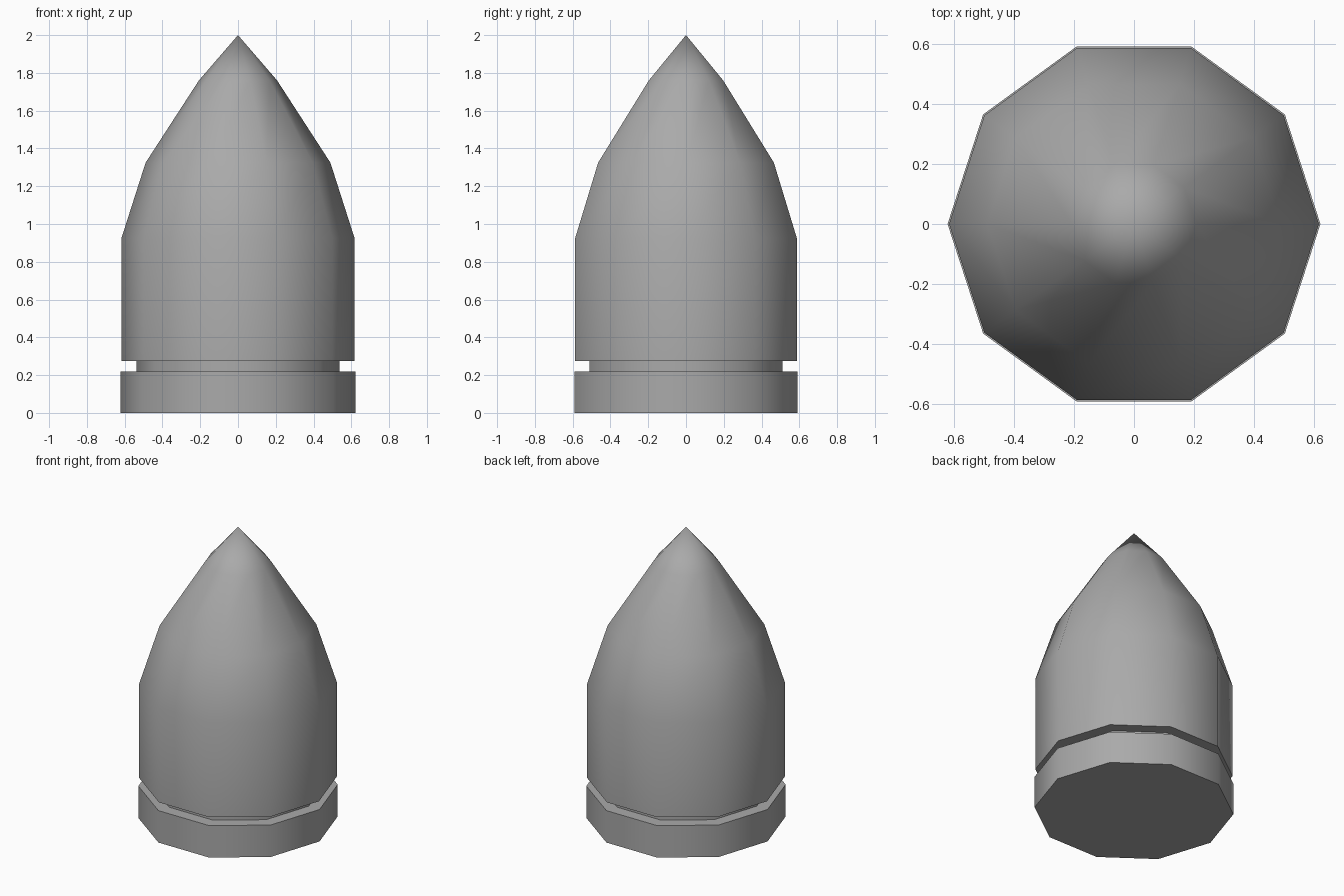
import bpy
import bmesh
import math

SIDES = 10

cube = bpy.data.objects.get("Cube")
if cube:
    bpy.data.objects.remove(cube, do_unlink=True)

# Single grey metal
grey = bpy.data.materials.new("grey metal")
grey.use_nodes = True
colour = (0.4, 0.4, 0.4, 1)
grey.diffuse_color = colour
grey.node_tree.nodes["Principled BSDF"].inputs["Base Color"].default_value = colour


def lathe(name, profile):
    """Turn (radius, height) points into a closed ten-sided solid."""
    bm = bmesh.new()
    rings = []
    for radius, z in profile:
        if radius == 0:
            rings.append([bm.verts.new((0, 0, z))] * SIDES)
        else:
            angles = [math.tau * i / SIDES for i in range(SIDES)]
            rings.append([bm.verts.new((radius * math.cos(a), radius * math.sin(a), z))
                          for a in angles])
    for low, high in zip(rings, rings[1:]):
        for i in range(SIDES):
            j = (i + 1) % SIDES
            corners = [low[i], low[j], high[j], high[i]]
            bm.faces.new(list(dict.fromkeys(corners)))
    bm.faces.new(rings[0][::-1])
    bmesh.ops.recalc_face_normals(bm, faces=bm.faces)
    mesh = bpy.data.meshes.new(name)
    bm.to_mesh(mesh)
    bm.free()
    mesh.materials.append(grey)
    obj = bpy.data.objects.new(name, mesh)
    bpy.context.collection.objects.link(obj)
    # Smooth around the sides, sharp at the rims
    bpy.ops.object.select_all(action='DESELECT')
    obj.select_set(True)
    bpy.context.view_layer.objects.active = obj
    bpy.ops.object.shade_smooth_by_angle(angle=math.radians(50))
    return obj


# Base rim, groove and pointed body in one continuous profile
lathe("pointed_shell", [
    (0.622, 0), (0.622, 0.22),
    (0.538, 0.22), (0.538, 0.275),
    (0.617, 0.275), (0.617, 0.925),
    (0.489, 1.325), (0.207, 1.76), (0, 2),
])
